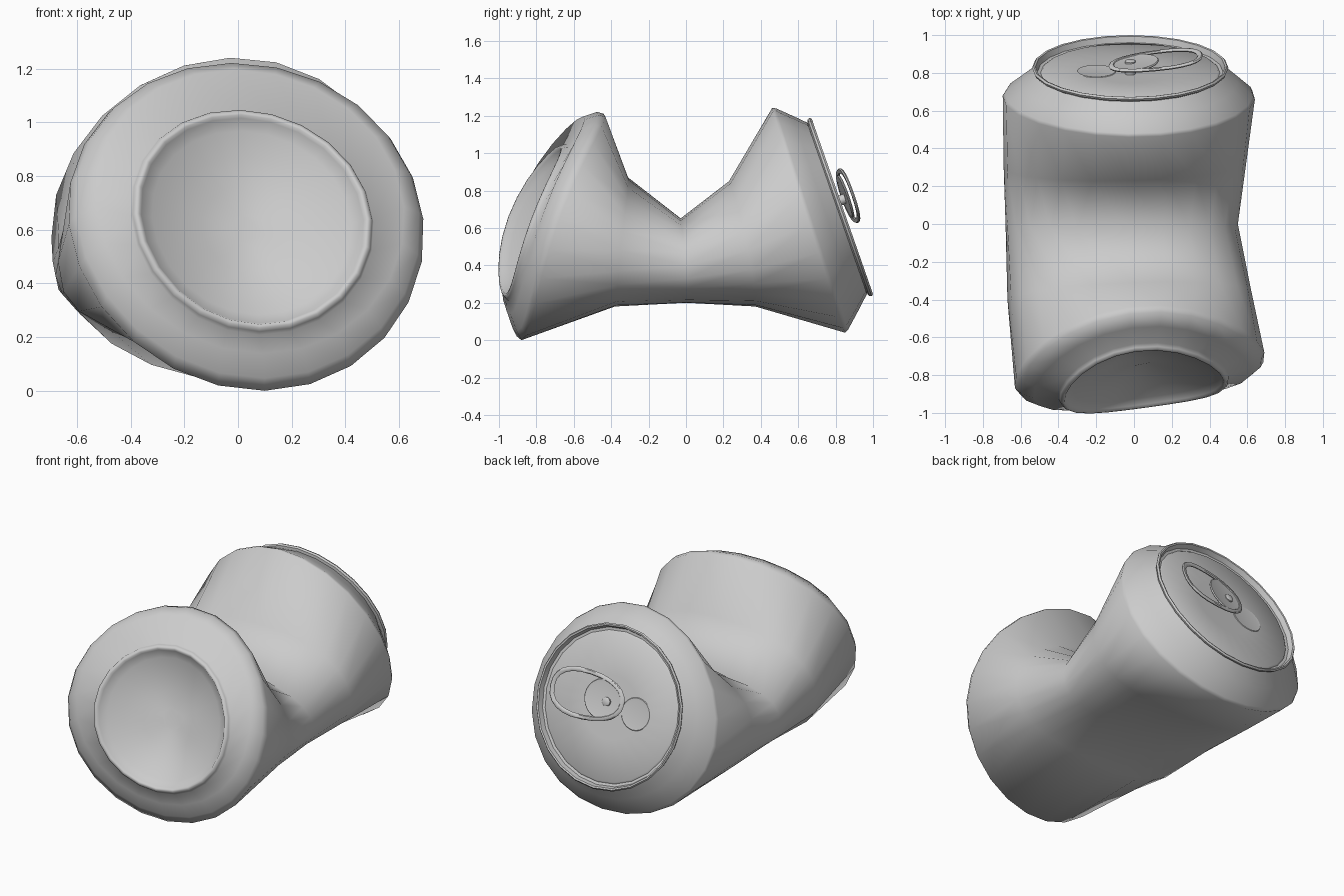
import bpy, bmesh, math
from mathutils import Vector as V

if "Cube" in bpy.data.objects:
    bpy.data.objects.remove(bpy.data.objects["Cube"])

N = 24


def loft(name, rings, angle, cap=False, closed=False, cap_start=False):
    """Skin a list of equal-length point rings."""
    bm = bmesh.new()
    vs = [[bm.verts.new(p) for p in r] for r in rings]
    n = len(vs[0])
    pairs = list(zip(vs, vs[1:])) + ([(vs[-1], vs[0])] if closed else [])
    for a, b in pairs:
        for i in range(n):
            j = (i + 1) % n
            bm.faces.new((a[i], a[j], b[j], b[i]))
    if cap:
        bm.faces.new(vs[-1])
    if cap_start:
        bm.faces.new(vs[0])
    bmesh.ops.recalc_face_normals(bm, faces=bm.faces)
    me = bpy.data.meshes.new(name)
    bm.to_mesh(me)
    bm.free()
    ob = bpy.data.objects.new(name, me)
    bpy.context.collection.objects.link(ob)
    bpy.ops.object.select_all(action='DESELECT')
    ob.select_set(True)
    bpy.context.view_layer.objects.active = ob
    bpy.ops.object.shade_smooth_by_angle(angle=math.radians(angle))
    return ob


def ring(right, top, left, bottom, pr=1.0, pl=1.0, pb=1.0):
    """Warped oval through four points; powers < 1 square off upper right / upper left / lower half."""
    r, t, l, b = map(V, (right, top, left, bottom))
    m, e = (r + t + l + b) / 4, (r + l - t - b) / 4
    out = []
    for i in range(N):
        a = 2 * math.pi * i / N
        c, s = math.cos(a), math.sin(a)
        c2 = math.cos(2 * a)
        p = pb if s < -1e-6 else pr if c > 0 else pl
        c = math.copysign(abs(c) ** p, c)
        s = math.copysign(abs(s) ** p, s)
        out.append(m + (r - l) / 2 * c + (t - b) / 2 * s + e * c2)
    return out


def centre(r):
    return sum(r, V()) / len(r)


def scale(r, s, shift=V()):
    c = centre(r)
    return [c + (q - c) * s + shift for q in r]


def mix(a, b, f):
    return [p.lerp(q, f) for p, q in zip(a, b)]


# Lid plane: u across, v up the slope, h outwards
LC, LX = V((-.02, .836, .715)), V((1, 0, 0))
LV, LN = V((0, -.32, .916)), V((0, .944, .33))


def lid(u, v, h):
    return LC + LX * u + LV * v + LN * h


def disc(r, h, u=0, v=0):
    return [lid(u + r * math.cos(2 * math.pi * i / N),
                v + r * math.sin(2 * math.pi * i / N), h) for i in range(N)]


# Crushed body with base rim and concave base
rim = ring((.49, -.83, .64), (.01, -.67, 1.04), (-.38, -.95, .66), (.08, -.97, .235))
base = ring((.69, -.68, .64), (-.03, -.44, 1.21), (-.63, -.87, .62), (.1, -.88, 0))
waist_a = ring((.62, -.35, .48), (0, -.31, .87), (-.67, -.40, .48), (0, -.38, .18), .92, .8, .82)
fold = ring((.55, 0, .40), (-.03, -.03, .65), (-.68, 0, .43), (0, 0, .20), .88, .62, .85)
waist_b = ring((.595, .33, .48), (0, .23, .85), (-.69, .30, .48), (0, .37, .18), .92, .8, .85)
shoulder = ring((.64, .66, .62), (-.03, .46, 1.24), (-.695, .68, .57), (.02, .85, .04))
neck = disc(.50, -.03)
inward = V((-.1, .92, -.35))
dome = [scale(rim, s, inward * .14 * (1 - s * s)) for s in (.95, .85, .65, .4, .15)]
up = V((0, 0, .045))
loft("can_body",
     dome[::-1] + [scale(rim, .97), rim, scale(rim, 1.025, inward * .012),
                   scale(rim, 1.04, inward * .03),
                   scale(mix(base, rim, .55), 1.07, up), scale(mix(base, rim, .2), 1.04, up * .5),
                   base, waist_a, fold, waist_b, shoulder,
                   scale(mix(shoulder, neck, .12), 1.015),
                   scale(mix(shoulder, neck, .6), 1.01), neck], 85, cap_start=True)

# Lid with rolled lip and sunken panel
loft("lid", [disc(r, h) for r, h in ((.495, -.03), (.515, -.022), (.52, -.01), (.512, 0),
                                     (.502, -.003), (.492, -.035), (.475, -.038),
                                     (.465, -.03), (.2, -.03))], 40, cap=True)

# Pressed finger hollow beside the tab
loft("finger_hollow", [disc(r, h, -.18, .0) for r, h in
                       ((.105, -.031), (.1, -.027), (.085, -.029))], 35, cap=True)


# Pull tab, lifted at its wide end
def tab_loop(inset, dh):
    pts = []
    for i in range(N):
        a = 2 * math.pi * i / N
        c, s = math.cos(a), math.sin(a)
        c, s = math.copysign(abs(c) ** .85, c), math.copysign(abs(s) ** .85, s)
        u = .135 + (.25 - inset) * c
        v = .045 + (.158 - inset) * s * (1 + .1 * c)
        pts.append(lid(u, v, .015 + .12 * (u + .12) + dh))
    return pts


loft("tab_frame", [tab_loop(i, h) for i, h in
                   ((.004, -.007), (0, 0), (.006, .007), (.024, .007), (.03, 0), (.026, -.007))],
     50, closed=True)


# Tab web around the rivet
def web(r, dh):
    return [lid(.02 + r * math.cos(2 * math.pi * i / N),
                .045 + r * math.sin(2 * math.pi * i / N),
                .015 + .12 * (.14 + r * math.cos(2 * math.pi * i / N)) + dh) for i in range(N)]


loft("tab_web", [web(.02, -.006), web(.127, -.006), web(.132, 0), web(.127, .006), web(.11, .003)],
     40, cap=True)
loft("rivet", [disc(r, h, 0, .035) for r, h in
               ((.028, -.03), (.028, .04), (.02, .045))], 40, cap=True)
